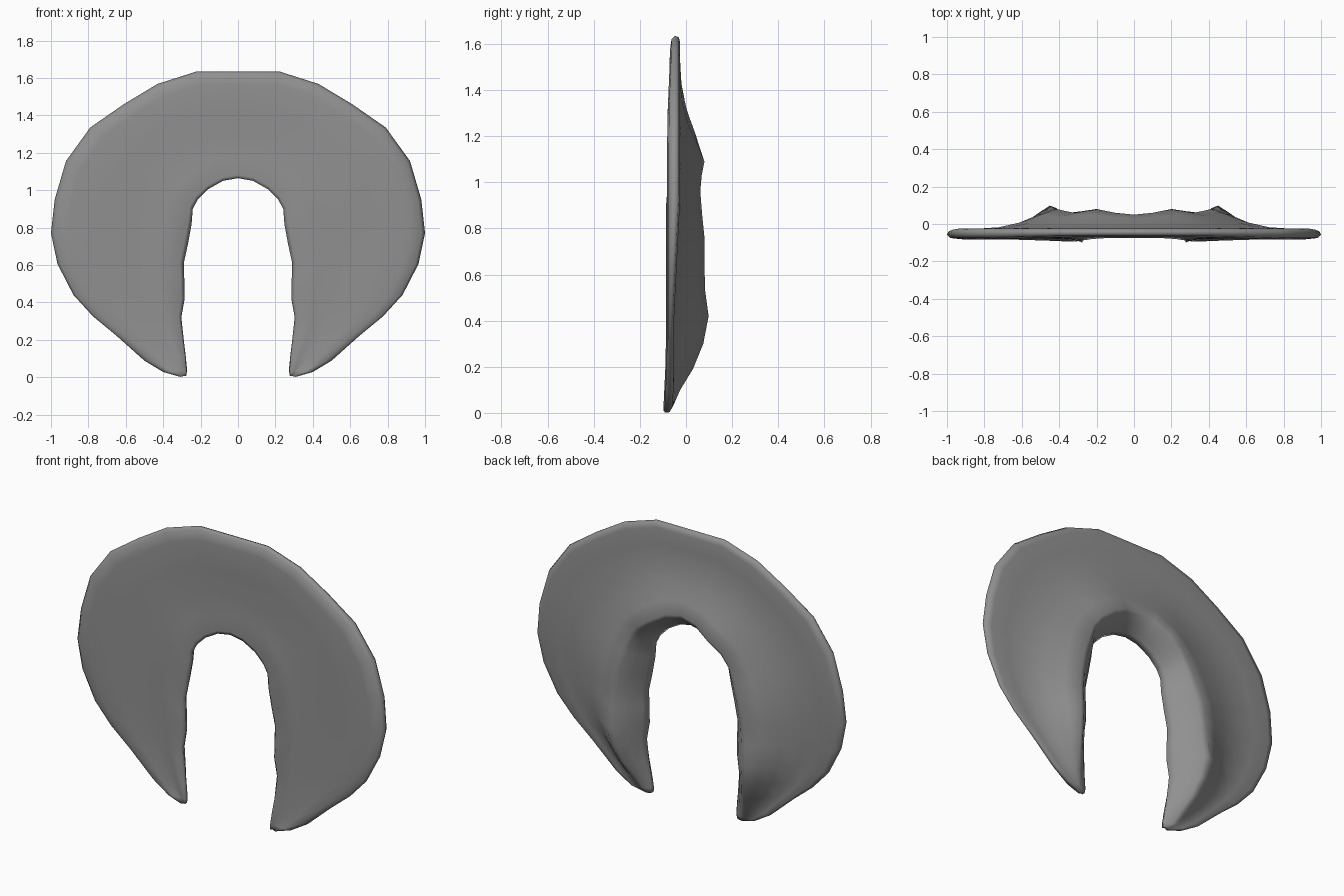
import bpy, bmesh
from mathutils import Vector

if "Cube" in bpy.data.objects:
    bpy.data.objects.remove(bpy.data.objects["Cube"])

# Half-horseshoe stations: outer rim (x, z), inner rim (x, z), back ridge (x, z, y)
STATIONS = [
    ((0, 1.635), (0, 1.064), (0, 1.17, .05)),
    ((.22, 1.635), (.08, 1.05), (.10, 1.15, .06)),
    ((.43, 1.568), (.16, 1.005), (.20, 1.09, .08)),
    ((.61, 1.46), (.215, .95), (.28, 1.03, .068)),
    ((.79, 1.335), (.242, .90), (.33, .96, .062)),
    ((.92, 1.155), (.248, .82), (.37, .86, .07)),
    ((.98, .95), (.268, .71), (.41, .76, .08)),
    ((1.0, .77), (.29, .61), (.43, .64, .08)),
    ((.965, .605), (.287, .52), (.44, .53, .083)),
    ((.88, .44), (.285, .42), (.45, .42, .098)),
    ((.775, .325), (.303, .32), (.43, .30, .075)),
    ((.65, .222), (.29, .20), (.40, .19, .03)),
    ((.50, .088), (.279, .11), (.36, .10, -.025)),
    ((.40, .028), (.272, .035), (.33, .032, -.055)),
    ((.31, .002), (.277, .008), (.295, .005, -.07)),
]
# Back falloff from ridge (0) to outer rim (1): position, height fraction
BACK = [(0, 1), (.15, .72), (.33, .34), (.55, .07), (.75, 0), (.93, 0)]


def clamp(v):
    return min(1, max(0, v))


def section(outer, inner, ridge):
    """Closed cross-section ring, from the inner edge over the ridge and rim."""
    o, i = Vector(outer), Vector(inner)
    r, ry = Vector(ridge[:2]), ridge[2]
    front = -.07 - .012 * clamp((1.6 - o.y) / .3)
    tip = .012 * clamp((.25 - i.y) / .25)
    # the rim gets thinner towards the lower ends
    base = min(-.025 - .03 * clamp((.95 - o.y) / .6), ry - .003)
    pts = []

    def add(p, y):
        pts.append((p.x, y, p.y))

    edge = -.072 - tip * .5
    # inner wall rising to the ridge
    add(i, edge)
    for t, f in ((.12, .22), (.45, .62), (.8, .93)):
        add(i.lerp(r, t), edge + (ry - edge) * f)
    # back sheet falling to the thin rim
    for s, f in BACK:
        add(r.lerp(o, s), base + (ry - base) * f)
    # rounded outer rim
    add(r.lerp(o, .985), base - .006)
    add(o, (base + front) / 2)
    add(i.lerp(o, .975), front + .007 - tip * .5)
    # nearly flat front
    for t, y in ((.88, front), (.65, front + .002), (.4, front + .006),
                 (.2, front + .004), (.03, front - .005)):
        add(i.lerp(o, t), y - tip)
    return pts


bm = bmesh.new()
rings = [[bm.verts.new(p) for p in section(*s)] for s in STATIONS]
for a, b in zip(rings, rings[1:]):
    n = len(a)
    for k in range(n):
        bm.faces.new((a[k], a[(k + 1) % n], b[(k + 1) % n], b[k]))
# rounded tip closure
bm.faces.new(rings[-1])
bmesh.ops.recalc_face_normals(bm, faces=bm.faces)

mesh = bpy.data.meshes.new("horseshoe_cushion")
bm.to_mesh(mesh)
bm.free()
body = bpy.data.objects.new("horseshoe_cushion", mesh)
bpy.context.collection.objects.link(body)
mesh.polygons.foreach_set("use_smooth", [True] * len(mesh.polygons))

# Dark grey surface
grey = bpy.data.materials.new("dark_grey")
grey.diffuse_color = (.28, .28, .28, 1)
grey.use_nodes = True
grey.node_tree.nodes["Principled BSDF"].inputs["Base Color"].default_value = grey.diffuse_color
mesh.materials.append(grey)

# Other half
mirror = body.modifiers.new("mirror", 'MIRROR')
mirror.use_axis[0] = True
mirror.use_clip = True
mirror.merge_threshold = .001
